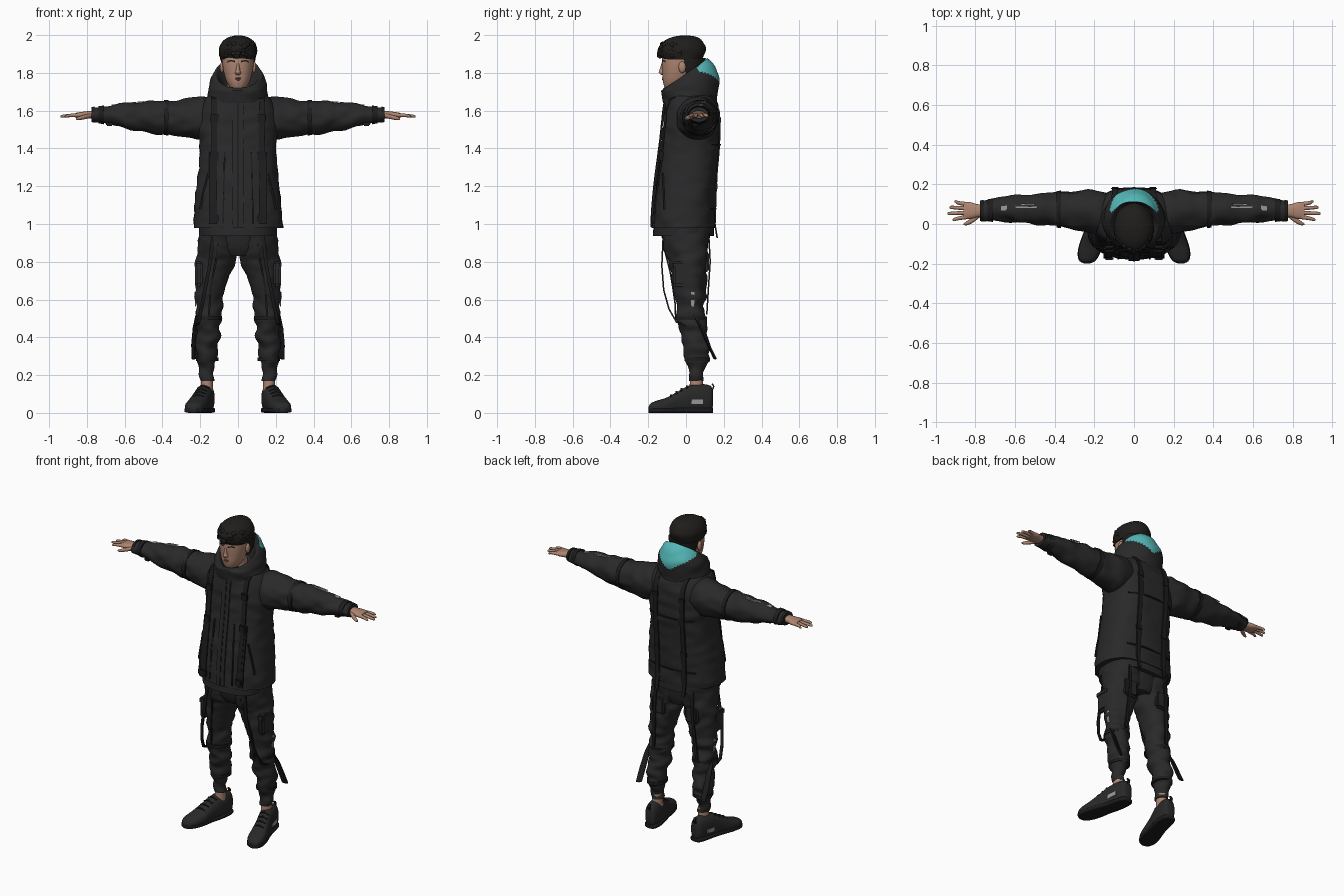
import bpy, bmesh, math, random
from mathutils import Vector, noise

random.seed(4)
if "Cube" in bpy.data.objects:
    bpy.data.objects.remove(bpy.data.objects["Cube"])


def material(name, r, g, b):
    m = bpy.data.materials.new(name)
    m.use_nodes = True
    m.diffuse_color = (r, g, b, 1)
    bsdf = next(n for n in m.node_tree.nodes if n.type == 'BSDF_PRINCIPLED')
    bsdf.inputs["Base Color"].default_value = (r, g, b, 1)
    bsdf.inputs["Roughness"].default_value = 0.9
    return m


CLOTH = material("black cloth", .022, .022, .023)
STRAP = material("strap black", .012, .012, .013)
HAIR = material("dark hair", .014, .013, .012)
SKIN = material("skin", .42, .235, .165)
LIPS = material("lips", .27, .11, .09)
TEAL = material("teal panel", .09, .48, .48)
GREY = material("print grey", .32, .32, .32)
AXES = {'x': lambda t, a, b: (t, a, b), 'y': lambda t, a, b: (a, t, b), 'z': lambda t, a, b: (a, b, t)}


def finish(name, bm, mat, angle=40):
    bmesh.ops.recalc_face_normals(bm, faces=bm.faces)
    me = bpy.data.meshes.new(name)
    bm.to_mesh(me)
    bm.free()
    me.materials.append(mat)
    me.shade_smooth()
    me.set_sharp_from_angle(angle=math.radians(angle))
    ob = bpy.data.objects.new(name, me)
    bpy.context.collection.objects.link(ob)
    return ob


def blend(rings, i, f):
    # Catmull-Rom step between ring i and the next
    pick = lambda k: rings[min(max(k, 0), len(rings) - 1)]
    return [.5 * (2*q + (r-p)*f + (2*p - 5*q + 4*r - s)*f*f + (3*q - p - 3*r + s)*f**3)
            for p, q, r, s in zip(pick(i-1), pick(i), pick(i+1), pick(i+2))]


def ring_at(rings, t):
    for i in range(len(rings) - 1):
        a, b = rings[i][0], rings[i+1][0]
        if min(a, b) <= t <= max(a, b):
            return blend(rings, i, (t - a) / (b - a))
    return rings[-1]


def loft(name, rings, mat, axis='z', side=1, p=2.0, fold=0.0, n=32, steps=5, floor=-1):
    # rings: position, centre a, centre b, radius a, radius b, optional tilt
    rings = [tuple(r) + (0,) * (6 - len(r)) for r in rings]
    rows = [blend(rings, i, k / steps) for i in range(len(rings) - 1) for k in range(steps)] + [rings[-1]]
    bm, loops = bmesh.new(), []
    for t, a, b, ra, rb, tilt in rows:
        loop = []
        for k in range(n):
            c, s = math.cos(math.tau * k / n), math.sin(math.tau * k / n)
            u = math.copysign(abs(c) ** (2 / p), c)
            v = math.copysign(abs(s) ** (2 / p), s)
            q = Vector(AXES[axis](t + tilt * s, a + ra * u, b + rb * v))
            if fold:
                d = Vector(AXES[axis](0, u, v))
                q += d * fold * noise.noise(Vector((q.x * 14, q.y * 9, q.z * 22)))
            q.z = max(q.z, floor)
            q.x *= side
            loop.append(bm.verts.new(q))
        loops.append(loop)
    for lo, hi in zip(loops, loops[1:]):
        for k in range(n):
            bm.faces.new((lo[k], lo[(k+1) % n], hi[(k+1) % n], hi[k]))
    bm.faces.new(loops[0])
    bm.faces.new(loops[-1])
    return finish(name, bm, mat, 50)


def ribbon(name, pts, mat, width=.012, across=(1, 0, 0), thick=.004):
    # flat strap swept along points
    pts, across, bm, loops = [Vector(q) for q in pts], Vector(across).normalized(), bmesh.new(), []
    for i, q in enumerate(pts):
        tan = (pts[min(i+1, len(pts)-1)] - pts[max(i-1, 0)]).normalized()
        nrm = tan.cross(across).normalized() * thick
        w = across * width
        loops.append([bm.verts.new(q + d) for d in (w + nrm, w - nrm, -w - nrm, -w + nrm)])
    for lo, hi in zip(loops, loops[1:]):
        for k in range(4):
            bm.faces.new((lo[k], lo[(k+1) % 4], hi[(k+1) % 4], hi[k]))
    bm.faces.new(loops[0])
    bm.faces.new(loops[-1])
    return finish(name, bm, mat)


def box(name, at, size, mat, bevel=.005):
    bm = bmesh.new()
    bmesh.ops.create_cube(bm, size=1)
    for v in bm.verts:
        v.co = Vector(at) + Vector([c * s for c, s in zip(v.co, size)])
    bmesh.ops.bevel(bm, geom=bm.edges[:], offset=bevel, segments=2, affect='EDGES')
    return finish(name, bm, mat)


def blob(name, at, size, mat, detail=2):
    bm = bmesh.new()
    bmesh.ops.create_icosphere(bm, subdivisions=detail, radius=1)
    for v in bm.verts:
        v.co = Vector(at) + Vector([c * s for c, s in zip(v.co, size)])
    return finish(name, bm, mat, 60)


# Jacket
P = 2.5
TORSO = [(.98, 0, -.013, .235, .165), (1.1, 0, -.008, .23, .164), (1.25, 0, .003, .213, .16),
         (1.4, 0, .02, .202, .157), (1.5, 0, .027, .21, .152), (1.6, 0, .03, .202, .145),
         (1.66, 0, .025, .172, .13), (1.71, 0, .02, .125, .11)]


def on_torso(x, z, sign, gap=.004):
    _, _, y, rx, ry = ring_at(TORSO, z)
    return (x, y + sign * (ry * max(0, 1 - abs(x / rx) ** P) ** (1 / P) + gap), z)


loft("jacket_body", TORSO, CLOTH, p=P, fold=.009, n=48, steps=7)
loft("jacket_inner_hem", [(.937, 0, -.013, .2, .162), (1.03, 0, -.01, .215, .16)], CLOTH, p=P, n=48)
heights = [.95 + .05 * i for i in range(15)]
ribbon("zip_placket", [on_torso(0, max(z, .985), -1) for z in heights], CLOTH, .028)
ribbon("zip", [on_torso(0, max(z, .985), -1, .007) for z in heights], STRAP, .004)
for z in (1.08, 1.42):
    ribbon("back_seam", [on_torso(.02 * i, z, 1, .003) for i in range(-8, 9)], STRAP, .004, (0, 0, 1))

# Collar with a pointed teal panel behind
collar = loft("hood_collar", [(1.64, 0, .02, .16, .14), (1.7, 0, .02, .158, .15), (1.75, 0, .024, .15, .147, .04),
              (1.795, 0, .005, .127, .12, .075), (1.785, 0, .004, .108, .102, .075), (1.71, 0, 0, .08, .08, .02)],
              CLOTH, fold=.006, n=56, steps=8)
collar.data.materials.append(TEAL)
for f in collar.data.polygons:
    c = f.center
    if c.y > .06 and c.z > 1.72 + .75 * abs(c.x) and f.normal.y > .1:
        f.material_index = 1

# Head
loft("neck", [(1.64, 0, .0, .06, .06), (1.8, 0, -.01, .055, .06)], SKIN)
loft("face", [(1.708, 0, -.07, .022, .03), (1.72, 0, -.062, .04, .05), (1.755, 0, -.052, .061, .07),
              (1.8, 0, -.043, .075, .082), (1.85, 0, -.035, .083, .093), (1.9, 0, -.03, .085, .095)], SKIN, p=2.2)
loft("nose", [(1.79, 0, -.118, .012, .015), (1.802, 0, -.125, .016, .019), (1.815, 0, -.124, .011, .017),
              (1.855, 0, -.116, .007, .012)], SKIN, n=16)
blob("upper_lip", (0, -.12, 1.772), (.021, .008, .004), LIPS)
blob("lower_lip", (0, -.119, 1.765), (.017, .008, .005), LIPS)
for s in (1, -1):
    blob("ear", (s * .085, -.02, 1.83), (.011, .02, .031), SKIN)
    blob("eye", (s * .034, -.112, 1.843), (.013, .006, .005), HAIR)
    ribbon("eyebrow", [(s * .015, -.125, 1.859), (s * .035, -.12, 1.865), (s * .055, -.107, 1.86)],
           HAIR, .004, (0, 0, 1), .003)
loft("hair_cap", [(1.872, 0, -.018, .094, .108), (1.9, 0, -.02, .099, .12), (1.935, 0, -.02, .098, .122),
                  (1.97, 0, -.016, .08, .1), (1.99, 0, -.01, .048, .065), (1.998, 0, -.008, .015, .02)], HAIR, fold=.006)
loft("hair_back", [(1.77, 0, .03, .06, .05), (1.82, 0, .027, .082, .07), (1.88, 0, .025, .094, .08)], HAIR)
for i in range(60):
    a = math.pi * random.uniform(-.98, -.02)
    z = random.uniform(1.885, 1.955)
    k = 1 - max(0, z - 1.92) * 3
    r = random.uniform(.013, .021)
    blob("hair_curl", (.086 * k * math.cos(a), -.025 + .112 * k * math.sin(a), z), (r, r, r * .8), HAIR, 1)

# Limb profiles
ARM = [(.1, .045, 1.575, .1, .085), (.2, .06, 1.558, .108, .112), (.28, .068, 1.558, .1, .104),
       (.38, .074, 1.563, .087, .087), (.5, .075, 1.567, .077, .079), (.6, .073, 1.572, .066, .064),
       (.7, .07, 1.577, .055, .047), (.775, .068, 1.58, .046, .036)]
LEG = [(.98, .1, 0, .1, .13), (.86, .108, .005, .108, .115), (.78, .122, .015, .1, .1),
       (.65, .146, .022, .079, .085), (.55, .151, .025, .066, .075), (.47, .157, .03, .064, .078),
       (.4, .16, .045, .06, .07), (.33, .165, .056, .057, .066), (.28, .163, .06, .051, .06),
       (.25, .164, .055, .037, .045), (.17, .164, .052, .034, .039)]
SHOE = [(.142, .163, .075, .018, .04), (.13, .164, .075, .036, .068), (.08, .17, .075, .046, .078),
        (.02, .182, .07, .048, .076), (-.04, .2, .052, .05, .063), (-.1, .216, .036, .056, .046),
        (-.15, .228, .03, .053, .036), (-.185, .235, .026, .038, .026), (-.198, .237, .02, .014, .012)]

loft("trouser_seat", [(.83, 0, .01, .1, .09), (.88, 0, .005, .185, .11), (.97, 0, 0, .195, .125)], CLOTH)

for s in (1, -1):
    flip = lambda pts: [(s * x, y, z) for x, y, z in pts]
    # Sleeve with bands
    loft("sleeve", ARM, CLOTH, 'x', s, fold=.013, n=36, steps=7)
    for x, grow in ((.38, 1.07), (.72, 1.1), (.765, 1.1)):
        band = [ring_at(ARM, x + d) for d in (-.012, .012)]
        loft("sleeve_band", [(t, a, b, ra * grow, rb * grow) for t, a, b, ra, rb in band], STRAP, 'x', s, steps=1)
    box("cuff_tab", (s * .68, .05, 1.535), (.035, .03, .03), STRAP)
    for x0, x1, y in ((.44, .6, .085), (.5, .57, .1), (.64, .67, .08)):
        ribbon("sleeve_print", flip([(x, y, ring_at(ARM, x)[2] + ring_at(ARM, x)[4] + .002)
               for x in (x0, (x0 + x1) / 2, x1)]), GREY, .004 if x1 < .62 else .012, (0, 1, 0), .002)

    # Hand
    loft("palm", [(.75, .067, 1.58, .028, .02), (.79, .067, 1.578, .033, .02), (.83, .068, 1.576, .043, .017),
                  (.86, .068, 1.575, .041, .013)], SKIN, 'x', s, p=2.4, n=20)
    for y0, y1, tip in ((.035, .022, .915), (.057, .053, .94), (.079, .084, .93), (.1, .113, .905)):
        loft("finger", [(.845, y0, 1.576, .011, .011), (.885, (y0 + y1) / 2, 1.575, .0095, .009),
                        (tip - .008, y1, 1.571, .008, .007), (tip, y1, 1.57, .003, .003)], SKIN, 'x', s, n=12)
    loft("thumb", [(.775, .05, 1.575, .015, .013), (.81, .022, 1.567, .014, .012), (.84, .005, 1.56, .011, .01),
                   (.858, -.001, 1.557, .004, .004)], SKIN, 'x', s, n=12)

    # Trousers, pockets and cuffs
    loft("trouser_leg", LEG, CLOTH, side=s, fold=.017, n=36, steps=7)
    box("cargo_pocket", (s * .207, -.02, .735), (.04, .1, .13), CLOTH, .012)
    box("cargo_flap", (s * .21, -.02, .785), (.042, .106, .035), CLOTH, .008)
    box("rear_pocket", (s * .12, .108, .8), (.09, .03, .11), CLOTH, .01)
    for z in (.5, .285):
        _, a, b, ra, rb = ring_at(LEG, z)
        loft("leg_band", [(z - .009, a, b, ra + .007, rb + .007), (z + .009, a, b, ra + .007, rb + .007)],
             STRAP, side=s, steps=1)
    ribbon("knee_seam", flip([(ring_at(LEG, z)[1], ring_at(LEG, z)[2] - ring_at(LEG, z)[4] - .005, z)
           for z in (.9, .82, .74, .66, .58, .5)]), STRAP, .005)
    ribbon("leg_print", flip([(.228, .035, .64), (.224, .035, .56)]), GREY, .009, (0, 1, 0), .002)

    # Ankle and shoe
    loft("ankle", [(.08, .165, .055, .033, .037), (.2, .164, .055, .03, .034)], SKIN, side=s)
    loft("shoe", SHOE, CLOTH, 'y', s, p=2.4, floor=.006)
    loft("shoe_sole", [(y, x, .014, rx + .003, .014) for y, x, z, rx, rz in SHOE], STRAP, 'y', s, p=4)
    for k in range(4):
        y = .005 - .028 * k
        _, x, z, rx, rz = ring_at(SHOE, y)
        ribbon("shoe_lace", flip([(x - .03, y, z + rz * .86), (x, y, z + rz + .002), (x + .03, y, z + rz * .86)]),
               STRAP, .005, (0, 1, 0))
    ribbon("shoe_print", flip([(.216, .09, .06), (.224, .03, .058)]), GREY, .012, (0, 0, 1), .003)
    ribbon("heel_loop", flip([(.164, .135, .11), (.163, .147, .14), (.163, .138, .155)]), STRAP, .008)

    # Harness over shoulder, front to back
    up = [on_torso(s * .095, max(z, .985), 1, .008) for z in heights[1:]] + [on_torso(s * .1, 1.68, 1)]
    down = [on_torso(s * .125, z, -1, .008) for z in (1.66, 1.6, 1.5, 1.4, 1.3, 1.2, 1.1, 1.0)]
    ribbon("harness_strap", up + [(s * .12, .02, 1.7)] + down, STRAP, .015)
    x, y, z = up[0]
    ribbon("harness_tail", [(x, y, z), (x, y + .012, z - .075)], STRAP, .011)
    for z, h in ((1.56, .045), (1.36, .05), (1.03, .04)):
        box("front_buckle", on_torso(s * .125, z, -1, .012), (.042, .018, h), STRAP, .004)
    for z in (1.55, 1.2):
        box("back_buckle", on_torso(s * .095, z, 1, .009), (.042, .014, .035), STRAP, .004)
    ribbon("front_loose_strap", [on_torso(s * .145, z, -1, .015) for z in (1.38, 1.25, 1.1, 1.0)], STRAP, .008)
    ribbon("pocket_seam", [on_torso(s * x, z, -1, .003) for x, z in ((.07, 1.38), (.075, 1.2), (.08, 1.0))], STRAP, .004)
    ribbon("side_pocket_seam", [on_torso(s * x, z, -1, .003) for x, z in ((.155, 1.27), (.18, 1.18), (.2, 1.08))],
           STRAP, .005)

    # Hanging trouser straps
    ribbon("hip_strap", flip([(.13, -.12, .95), (.15, -.128, .78), (.175, -.118, .65), (.195, -.09, .55),
                              (.21, -.05, .48), (.215, 0, .465)]), STRAP, .009)
    ribbon("knee_loop", flip([(.215, .04, .52), (.23, .08, .45), (.238, .12, .36), (.237, .158, .285),
                              (.222, .15, .29), (.218, .1, .4), (.212, .06, .5)]), STRAP, .009, (1, .3, 0))
    ribbon("rear_strap", flip([(.13, .12, .95), (.135, .128, .8), (.145, .118, .65), (.155, .11, .52)]), STRAP, .009)
